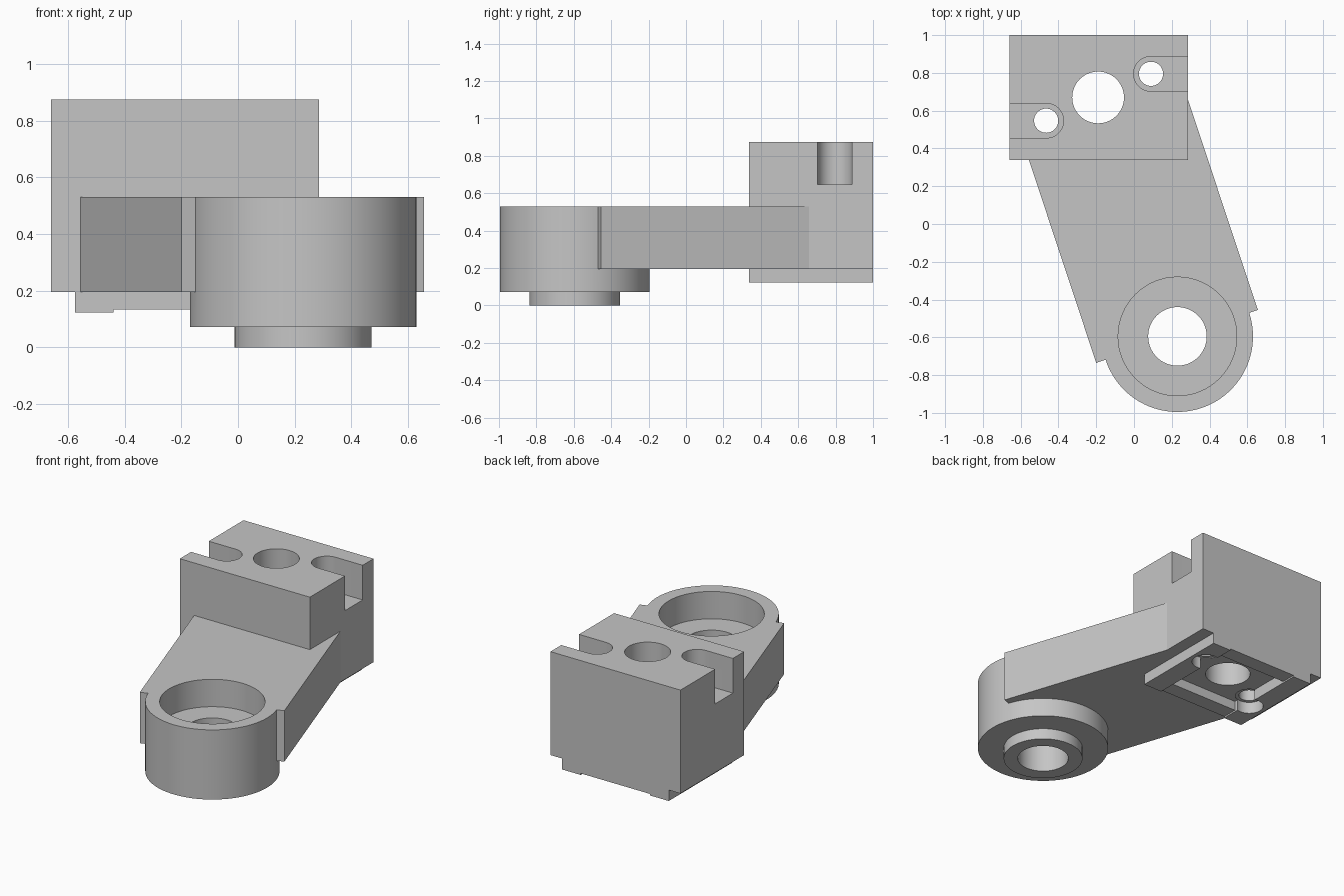
import bpy, bmesh, math

if "Cube" in bpy.data.objects:
    bpy.data.objects.remove(bpy.data.objects["Cube"])

grey = bpy.data.materials.new("cast_grey")
grey.diffuse_color = (0.56, 0.56, 0.56, 1)
grey.use_nodes = True
grey.node_tree.nodes["Principled BSDF"].inputs["Base Color"].default_value = grey.diffuse_color


def prism(name, outline, z0, z1):
    """Extrude a closed xy outline from z0 to z1."""
    bm = bmesh.new()
    face = bm.faces.new([bm.verts.new((x, y, z0)) for x, y in outline])
    top = bmesh.ops.extrude_face_region(bm, geom=[face])["geom"]
    bmesh.ops.translate(bm, vec=(0, 0, z1 - z0),
                        verts=[v for v in top if isinstance(v, bmesh.types.BMVert)])
    bmesh.ops.recalc_face_normals(bm, faces=bm.faces)
    mesh = bpy.data.meshes.new(name)
    bm.to_mesh(mesh)
    bm.free()
    mesh.materials.append(grey)
    obj = bpy.data.objects.new(name, mesh)
    bpy.context.collection.objects.link(obj)
    return obj


def box(name, x0, x1, y0, y1, z0, z1):
    return prism(name, [(x0, y0), (x1, y0), (x1, y1), (x0, y1)], z0, z1)


def arc(c, r, a0, a1, n):
    return [(c[0] + r * math.cos(a0 + (a1 - a0) * i / n),
             c[1] + r * math.sin(a0 + (a1 - a0) * i / n)) for i in range(n + 1)]


def disc(name, c, r, z0, z1, n=64):
    return prism(name, arc(c, r, 0, math.tau, n)[:-1], z0, z1)


def combine(target, other, operation):
    mod = target.modifiers.new(operation, 'BOOLEAN')
    mod.operation, mod.object, mod.solver = operation, other, 'EXACT'
    bpy.context.view_layer.objects.active = target
    bpy.ops.object.modifier_apply(modifier=mod.name)
    bpy.data.objects.remove(other)


BOSS = (0.23, -0.595)
BORE = (-0.19, 0.67)
BOLTS = [((-0.465, 0.547), -1), ((0.09, 0.795), 1)]
FLOOR = 0.195

# clamp block, slanted arm and round boss
body = box("bracket_body", -0.66, 0.286, 0.338, 1.0, FLOOR, 0.875)
solids = [
    prism("arm", [(-0.2, -0.735), (0.656, -0.455), (0.275, 0.69), (-0.57, 0.38)], FLOOR, 0.53),
    disc("boss", BOSS, 0.40, 0.072, 0.53, 96),
    disc("boss_spigot", BOSS, 0.242, 0.0, 0.2),
]
# foot rails and the slightly shallower cross bars between them
for x0, x1 in ((-0.575, -0.44), (0.066, 0.201)):
    solids.append(box("foot_rail", x0, x1, 0.338, 1.0, 0.123, 0.3))
for y0, y1 in ((0.338, 0.44), (0.9, 1.0)):
    solids.append(box("foot_bar", -0.5, 0.13, y0, y1, 0.133, 0.3))
for s in solids:
    combine(body, s, 'UNION')

# boss recess and bores
cuts = [
    disc("boss_recess", BOSS, 0.314, 0.35, 0.7),
    disc("boss_hole", BOSS, 0.155, -0.1, 0.5),
    disc("block_bore", BORE, 0.137, 0.0, 1.0),
]
# bolt holes, underside counterbores and open-ended slots on top
for c, side in BOLTS:
    cuts.append(disc("bolt_hole", c, 0.064, 0.0, 0.8, 40))
    cuts.append(disc("bolt_counterbore", c, 0.086, 0.0, FLOOR + 0.005, 40))
    start = math.pi / 2 if side > 0 else -math.pi / 2
    slot = arc(c, 0.092, start, start + math.pi, 24)
    end = c[0] + side * 0.4
    slot += [(end, slot[-1][1]), (end, slot[0][1])]
    cuts.append(prism("bolt_slot", slot, 0.647, 1.0))
for c in cuts:
    combine(body, c, 'DIFFERENCE')

bpy.ops.object.select_all(action='DESELECT')
body.select_set(True)
bpy.context.view_layer.objects.active = body
bpy.ops.object.shade_smooth_by_angle(angle=math.radians(15))
